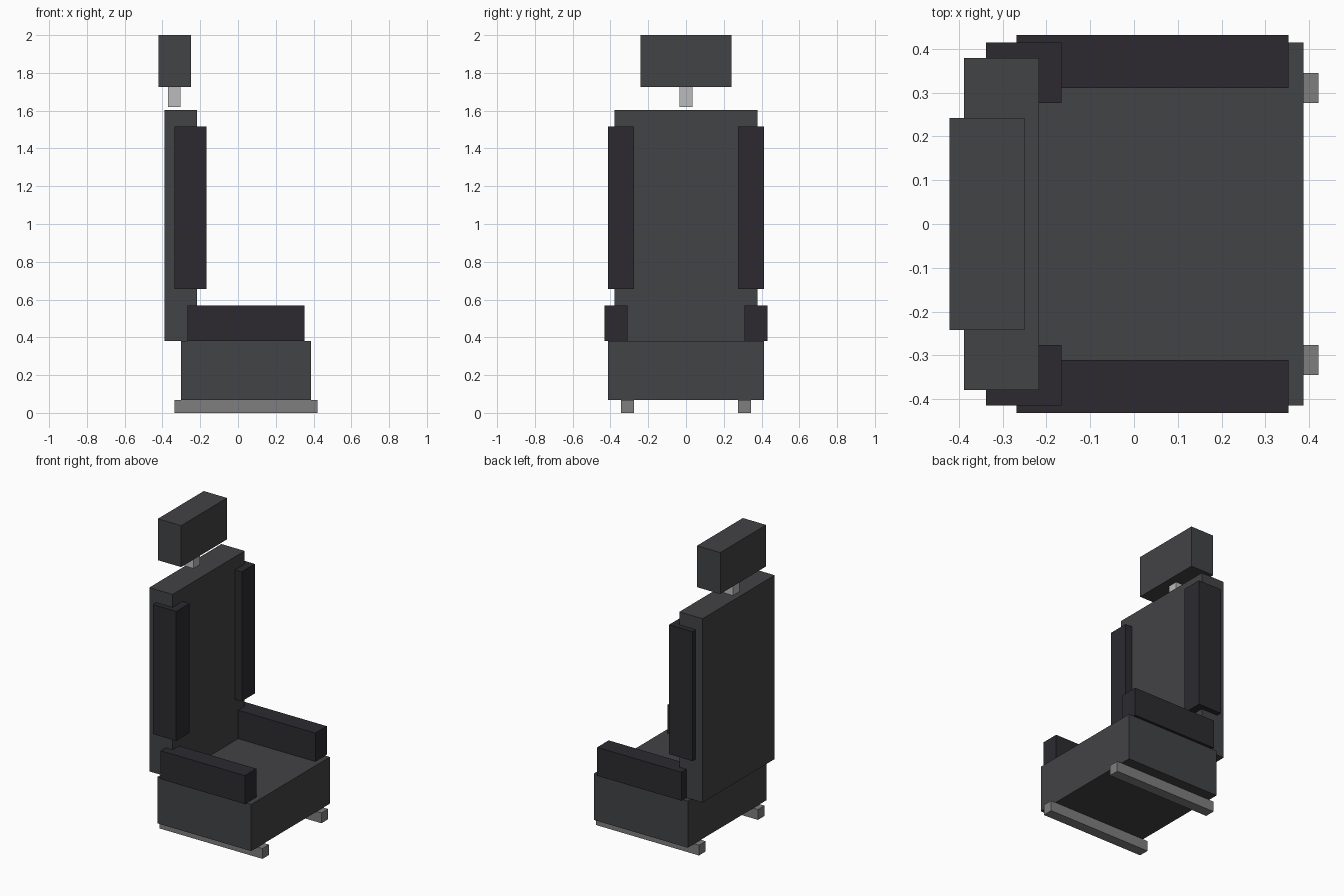
import bpy
import bmesh
from mathutils import Vector

if "Cube" in bpy.data.objects:
    bpy.data.objects.remove(bpy.data.objects["Cube"])

U = 2 / 58  # the seat is 58 modelling units tall


def material(name, rgb):
    m = bpy.data.materials.new(name)
    m.diffuse_color = (*rgb, 1)
    m.use_nodes = True
    m.node_tree.nodes["Principled BSDF"].inputs["Base Color"].default_value = m.diffuse_color
    return m


fabric = material("dark_grey_fabric", (0.055, 0.056, 0.06))
bolster = material("black_fabric", (0.025, 0.023, 0.028))
steel = material("rail_steel", (0.21, 0.21, 0.215))
chrome = material("post_metal", (0.5, 0.5, 0.51))


def box(name, x, y, z, mat):
    """Box spanning the (min, max) ranges given in modelling units."""
    lo, hi = (Vector(c) * U for c in zip(x, y, z))
    bm = bmesh.new()
    bmesh.ops.create_cube(bm, size=1)
    bmesh.ops.scale(bm, vec=hi - lo, verts=bm.verts)
    mesh = bpy.data.meshes.new(name)
    bm.to_mesh(mesh)
    bm.free()
    mesh.materials.append(mat)
    obj = bpy.data.objects.new(name, mesh)
    obj.location = (lo + hi) / 2
    bpy.context.collection.objects.link(obj)
    return obj


def pair(name, x, y, z, mat):
    """The same box on both sides of the seat."""
    box("left_" + name, x, y, z, mat)
    box("right_" + name, x, (-y[1], -y[0]), z, mat)


# Floor rails
pair("floor_rail", (-9.78, 12.22), (8, 10), (0, 2), steel)

# Seat cushion and its side bolsters
box("seat_cushion", (-8.78, 11.22), (-12, 12), (2, 11), fabric)
pair("seat_bolster", (-7.78, 10.22), (9, 12.5), (11, 16.5), bolster)

# Backrest and its side bolsters
box("backrest", (-11.25, -6.28), (-11, 11), (11, 46.5), fabric)
pair("backrest_bolster", (-9.78, -4.8), (8, 12), (19, 44), bolster)

# Headrest on its post
box("headrest_post", (-10.72, -8.8), (-1, 1), (47, 50), chrome)
box("headrest", (-12.22, -7.25), (-7, 7), (50, 58), fabric)
